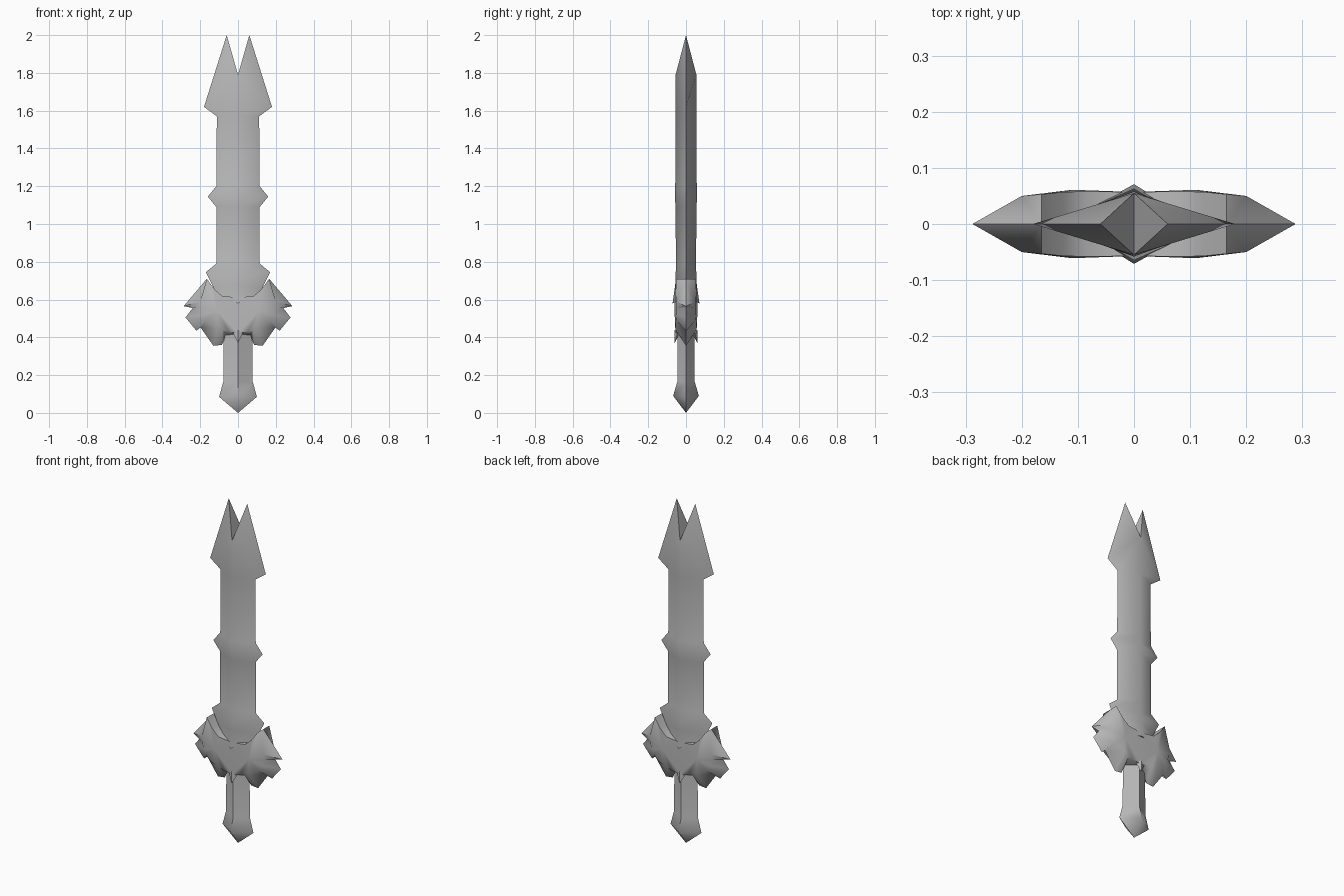
import bpy, bmesh, math

cube = bpy.data.objects.get("Cube")
if cube:
    bpy.data.objects.remove(cube, do_unlink=True)

steel = bpy.data.materials.new("grey steel")
steel.use_nodes = True
GREY = (0.5, 0.5, 0.5, 1)
steel.diffuse_color = GREY
steel.node_tree.nodes["Principled BSDF"].inputs["Base Color"].default_value = GREY


def finish(bm, name, angle, mirror=None):
    bmesh.ops.remove_doubles(bm, verts=bm.verts, dist=0.0005)
    bmesh.ops.recalc_face_normals(bm, faces=bm.faces)
    mesh = bpy.data.meshes.new(name)
    bm.to_mesh(mesh)
    bm.free()
    mesh.materials.append(steel)
    ob = bpy.data.objects.new(name, mesh)
    bpy.context.collection.objects.link(ob)
    bpy.ops.object.select_all(action='DESELECT')
    ob.select_set(True)
    bpy.context.view_layer.objects.active = ob
    bpy.ops.object.shade_smooth_by_angle(angle=math.radians(angle))
    return ob


def diamond_loft(bm, rings):
    """Loft diamond sections given as (edge z, ridge z, half width, half depth)."""
    loops = []
    for ze, zr, w, d in rings:
        loops.append([bm.verts.new(p) for p in
                      ((w, 0, ze), (0, d, zr), (-w, 0, ze), (0, -d, zr))])
    for a, b in zip(loops, loops[1:]):
        for i in range(4):
            j = (i + 1) % 4
            bm.faces.new((a[i], a[j], b[j], b[i]))
    return loops


# Blade: diamond section with three pairs of barbs and a forked point
bm = bmesh.new()
loops = diamond_loft(bm, [
    (.60, .58, .115, .071), (.66, .68, .128, .057), (.745, .72, .17, .055),
    (.79, .80, .115, .053), (1.09, 1.09, .115, .056), (1.145, 1.145, .16, .058),
    (1.2, 1.2, .115, .057), (1.57, 1.57, .112, .055), (1.62, 1.79, .18, .055)])
bm.faces.new(loops[0])
right, back, left, front = loops[-1]
for side, x in ((right, .06), (left, -.06)):
    tip = bm.verts.new((x, 0, 2))
    for a, b in ((side, back), (side, front), (front, back)):
        bm.faces.new((a, b, tip))
finish(bm, "blade", 60)

# Grip and pommel: same diamond section, closing to a point below
bm = bmesh.new()
loops = diamond_loft(bm, [
    (.085, .09, .1, .068), (.165, .165, .078, .046), (.5, .5, .074, .043)])
bm.faces.new(loops[-1])
tip = bm.verts.new((0, 0, 0))
for i in range(4):
    bm.faces.new((loops[0][i], loops[0][(i + 1) % 4], tip))
finish(bm, "grip_and_pommel", 60)

# Guard: one quadrant from a spiky rim up to a swollen face, then mirrored
# Each entry: rim x, rim z, face x, face z, face depth
outline = [
    (0, .61, 0, .61, .057), (.085, .62, .085, .62, .058),
    (.125, .655, .125, .655, .057), (.165, .71, .165, .71, .053),
    (.288, .565, .2, .59, .05), (.24, .555, .195, .555, .05),
    (.278, .505, .19, .52, .05), (.22, .435, .17, .49, .053),
    (.198, .452, .15, .47, .055), (.13, .355, .11, .45, .057),
    (.085, .36, .08, .44, .056), (.065, .41, .05, .43, .055),
    (0, .42, 0, .42, .053)]
bm = bmesh.new()
for sx in (1, -1):
    for sy in (1, -1):
        rim = [bm.verts.new((sx * p[0], 0, p[1])) for p in outline]
        face = [bm.verts.new((sx * p[2], sy * p[4], p[3])) for p in outline]
        crown = bm.verts.new((sx * .11, sy * .061, .54))
        for i in range(len(outline) - 1):
            bm.faces.new((rim[i], rim[i + 1], face[i + 1], face[i]))
            bm.faces.new((face[i], face[i + 1], crown))
        bm.faces.new((face[-1], face[0], crown))
finish(bm, "guard", 60)

# Small claws under the middle of the guard, front and back
for name, sy in (("front_claw", -1), ("back_claw", 1)):
    bm = bmesh.new()
    ring = [bm.verts.new((x, sy * y, z)) for x, y, z in
            ((-.028, .045, .425), (0, .06, .44), (.028, .045, .425), (0, .035, .42))]
    tip = bm.verts.new((0, sy * .06, .37))
    bm.faces.new(ring)
    for i in range(4):
        bm.faces.new((ring[i], ring[(i + 1) % 4], tip))
    finish(bm, name, 40)
